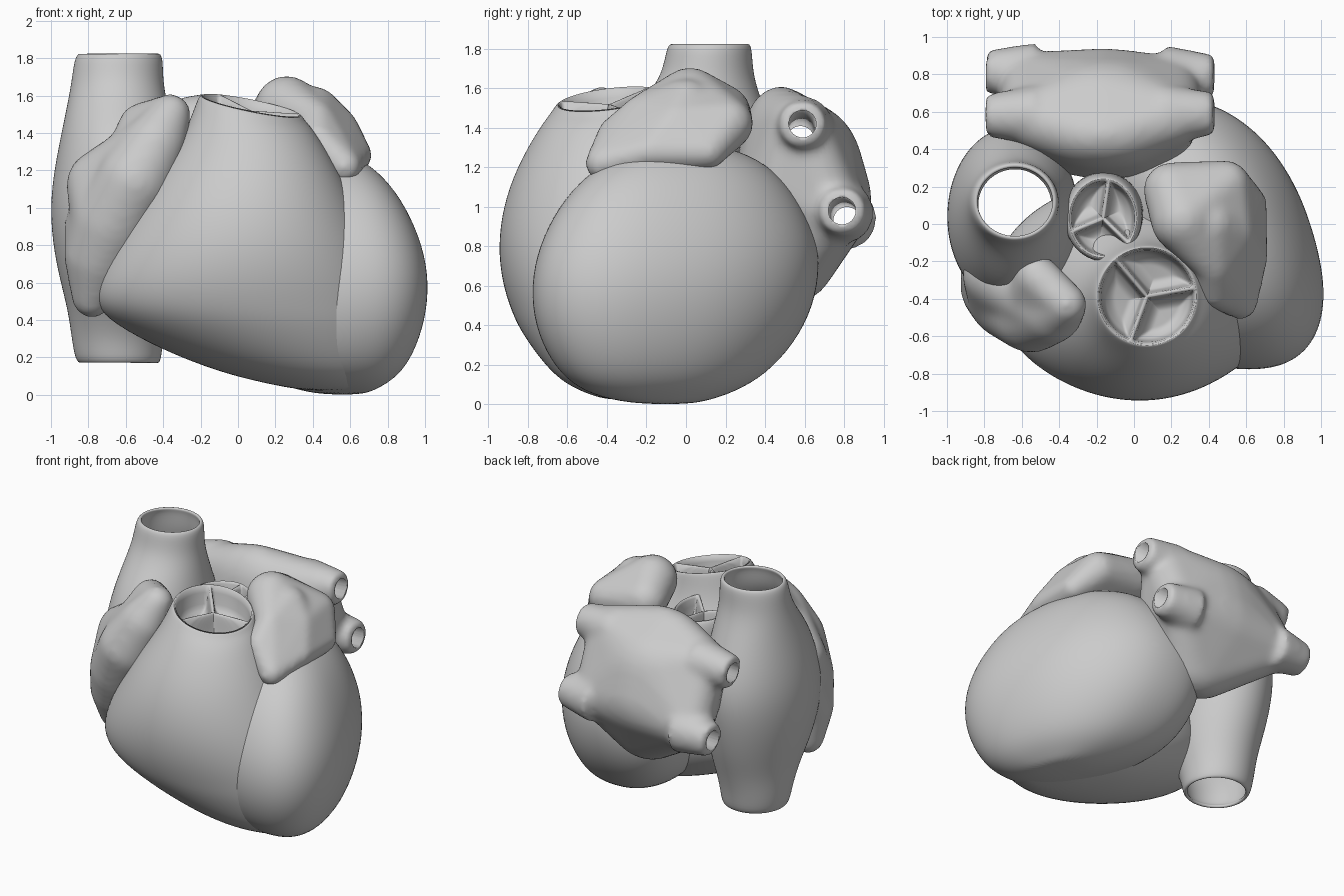
import bpy, bmesh, math
from mathutils import Matrix, Vector

if "Cube" in bpy.data.objects:
    bpy.data.objects.remove(bpy.data.objects["Cube"])


def finish(name, bm):
    me = bpy.data.meshes.new(name)
    bm.to_mesh(me)
    bm.free()
    me.shade_smooth()
    ob = bpy.data.objects.new(name, me)
    bpy.context.collection.objects.link(ob)
    return ob


def loft(name, rings, skew=0, power=2, cap_top=True, cap_bottom=True, tilt_top=(0, 0), wall=0, n=32):
    """Skin stacked ovals given as (z, xmin, xmax, ymin, ymax), bottom to top."""
    bm = bmesh.new()
    rows = []
    for k, (z, x0, x1, y0, y1) in enumerate(rings):
        cx, cy, rx, ry = (x0 + x1) / 2, (y0 + y1) / 2, (x1 - x0) / 2, (y1 - y0) / 2
        s = min(skew * ry, rx * 0.7)
        a = math.sqrt(rx * rx - s * s)
        row = []
        for i in range(n):
            t = 2 * math.pi * i / n
            c, d = (math.copysign(abs(v) ** (2 / power), v) for v in (math.cos(t), math.sin(t)))
            dx, dy = a * c - s * d, ry * d
            dz = tilt_top[0] * dx + tilt_top[1] * dy if k >= len(rings) - 2 else 0
            row.append(bm.verts.new((cx + dx, cy + dy, z + dz)))
        rows.append(row)
    for a, b in zip(rows, rows[1:]):
        for i in range(n):
            j = (i + 1) % n
            bm.faces.new((a[i], a[j], b[j], b[i]))
    if cap_bottom:
        bm.faces.new(rows[0][::-1])
    if cap_top:
        bm.faces.new(rows[-1])
    ob = finish(name, bm)
    if wall:
        m = ob.modifiers.new("wall", 'SOLIDIFY')
        m.thickness, m.offset = wall, -1
    m = ob.modifiers.new("smooth", 'SUBSURF')
    m.levels = m.render_levels = 2
    return ob


def add_tube(bm, p, q, r0, r1):
    p, q = Vector(p), Vector(q)
    rot = (q - p).to_track_quat('Z', 'Y').to_matrix().to_4x4()
    bmesh.ops.create_cone(bm, cap_ends=True, segments=32, radius1=r0, radius2=r1,
                          depth=(q - p).length, matrix=Matrix.Translation((p + q) / 2) @ rot)


def blob(name, groups, tubes=(), voxel=0.022, smooth=8):
    """Shrink-wrap each group of ellipsoids (x, y, z, rx, ry, rz), then fuse all."""
    bm = bmesh.new()
    for group in groups:
        part = bmesh.new()
        for e in group:
            bmesh.ops.create_uvsphere(part, u_segments=24, v_segments=16, radius=1,
                                      matrix=Matrix.Translation(e[:3]) @ Matrix.Diagonal((*e[3:], 1)))
        pts = [v.co.copy() for v in part.verts]
        part.free()
        verts = [bm.verts.new(p) for p in pts]
        res = bmesh.ops.convex_hull(bm, input=verts)
        bmesh.ops.delete(bm, geom=list({g for g in res["geom_interior"] + res["geom_unused"]
                                        if isinstance(g, bmesh.types.BMVert)}), context='VERTS')
    for t in tubes:
        add_tube(bm, *t)
    ob = finish(name, bm)
    m = ob.modifiers.new("fuse", 'REMESH')
    m.mode, m.voxel_size, m.use_smooth_shade = 'VOXEL', voxel, True
    m = ob.modifiers.new("soften", 'SMOOTH')
    m.iterations, m.factor = smooth, 0.5
    return ob


def ball(x, y, z, r):
    return (x, y, z, r, r, r)


def valve(name, c, rx, ry, angles, tilt, depth=0.17):
    """Three cups divided by thin ridges, as a polar height field."""
    bm = bmesh.new()
    n, m = 144, 32
    R = (rx + ry) / 2
    rows = []
    for k in range(1, m + 1):
        row = []
        for i in range(n):
            t, f = 2 * math.pi * i / n, k / m
            d = R * (1 - f)
            for a in angles:
                da = t - math.radians(a)
                d = min(d, abs(math.sin(da)) * f * R if math.cos(da) > 0 else f * R)
            g = 1 - math.exp(-(d / 0.02) ** 4)
            x, y = rx * f * math.cos(t), ry * f * math.sin(t)
            z = -g * depth * (0.6 + 0.5 * math.sin(min(d / 0.09, 1) * math.pi / 2)) - 0.03 * (1 - f)
            row.append(bm.verts.new((c[0] + x, c[1] + y, c[2] + z + tilt[0] * x + tilt[1] * y)))
        rows.append(row)
    for a, b in zip(rows, rows[1:]):
        for i in range(n):
            j = (i + 1) % n
            bm.faces.new((a[i], b[i], b[j], a[j]))
    bm.faces.new(rows[0])
    return finish(name, bm)


# Left ventricle
loft("left_ventricle", [
    (0.0, 0.46, 0.66, -0.22, 0.02), (0.03, 0.30, 0.74, -0.43, 0.16),
    (0.10, 0.12, 0.85, -0.58, 0.33), (0.22, -0.06, 0.93, -0.69, 0.48),
    (0.40, -0.16, 0.99, -0.77, 0.61), (0.60, -0.20, 1.01, -0.79, 0.675),
    (0.80, -0.18, 0.975, -0.75, 0.68), (1.00, -0.12, 0.89, -0.65, 0.60),
    (1.16, 0.0, 0.78, -0.51, 0.48), (1.27, 0.12, 0.64, -0.33, 0.32),
    (1.32, 0.25, 0.5, -0.15, 0.12)], skew=0.29, power=2.3)

# Right ventricle with its outflow rim
TILT = (-0.2, 0.12)
loft("right_ventricle", [
    (0.02, 0.36, 0.66, -0.40, -0.15), (0.06, 0.15, 0.76, -0.52, 0.0),
    (0.12, -0.10, 0.83, -0.64, 0.10), (0.24, -0.41, 0.86, -0.75, 0.18),
    (0.38, -0.67, 0.86, -0.845, 0.22), (0.48, -0.77, 0.84, -0.89, 0.24),
    (0.62, -0.76, 0.80, -0.935, 0.25), (0.80, -0.67, 0.73, -0.955, 0.22),
    (1.00, -0.55, 0.64, -0.93, 0.15), (1.20, -0.42, 0.54, -0.86, 0.03),
    (1.40, -0.28, 0.42, -0.745, -0.08), (1.52, -0.22, 0.36, -0.675, -0.11),
    (1.55, -0.20, 0.34, -0.655, -0.12)], cap_top=False, tilt_top=TILT, wall=0.015)
valve("pulmonary_valve", (0.07, -0.387, 1.548), 0.262, 0.26, (10, 130, 250), TILT)

# Aortic root and valve
loft("aortic_root", [
    (0.9, -0.38, 0.06, -0.16, 0.28), (1.2, -0.38, 0.05, -0.18, 0.28),
    (1.36, -0.375, 0.045, -0.20, 0.27), (1.42, -0.365, 0.035, -0.20, 0.26),
    (1.45, -0.35, 0.02, -0.185, 0.245)], cap_top=False, wall=0.015, tilt_top=(0, -0.05))
valve("aortic_valve", (-0.165, 0.03, 1.448), 0.18, 0.21, (80, 200, 320), (0, -0.05))

# Right atrium running between the upper and lower great veins
loft("right_atrium_and_veins", [
    (0.165, -0.84, -0.43, -0.10, 0.30), (0.18, -0.87, -0.41, -0.13, 0.33),
    (0.30, -0.89, -0.40, -0.15, 0.35), (0.45, -0.91, -0.36, -0.24, 0.39),
    (0.62, -0.955, -0.32, -0.36, 0.45), (0.82, -0.995, -0.30, -0.43, 0.50),
    (1.02, -1.005, -0.29, -0.45, 0.53), (1.20, -0.985, -0.30, -0.41, 0.51),
    (1.40, -0.945, -0.34, -0.33, 0.44), (1.57, -0.91, -0.38, -0.19, 0.37),
    (1.68, -0.89, -0.40, -0.12, 0.34), (1.80, -0.875, -0.40, -0.10, 0.335),
    (1.83, -0.85, -0.42, -0.08, 0.32)], cap_top=False, cap_bottom=False, wall=0.025)

# Right atrial appendage: a sac wrapped over the front of the atrium
spine = [ball(-0.36, -0.43, 1.50, 0.11), ball(-0.44, -0.47, 1.34, 0.17), ball(-0.55, -0.48, 1.14, 0.21),
         ball(-0.66, -0.39, 0.92, 0.23), ball(-0.73, -0.34, 0.74, 0.20), ball(-0.78, -0.31, 0.52, 0.11)]
blob("right_atrial_appendage",
     [(a, b) for a, b in zip(spine, spine[1:])]
     + [(spine[1], spine[3], ball(-0.73, -0.27, 1.12, 0.19)),
        (spine[0], spine[2], ball(-0.52, -0.28, 1.44, 0.12)),
        (spine[3], spine[4], ball(-0.74, -0.25, 0.9, 0.19))], smooth=16)

# Left atrium with four short flared vein stubs, bored through
veins = [((0.43, 0.59, 1.42), (-0.79, 0.58, 1.34), 0.115), ((0.43, 0.79, 0.98), (-0.79, 0.815, 0.93), 0.115)]
stubs = []
for a, b, r in veins:
    a, b = Vector(a), Vector(b)
    stubs += [(a.lerp(b, 0.22), a, r * 1.4, r), (b.lerp(a, 0.22), b, r * 1.4, r)]
atrium = blob("left_atrium", [[
    (-0.16, 0.48, 1.32, 0.38, 0.20, 0.29), (-0.15, 0.48, 1.10, 0.47, 0.24, 0.30),
    (-0.16, 0.62, 1.16, 0.45, 0.28, 0.36), (-0.16, 0.70, 1.04, 0.42, 0.24, 0.28),
    (-0.08, 0.56, 0.76, 0.28, 0.20, 0.24),
    ball(-0.54, 0.56, 1.34, 0.16), ball(0.20, 0.57, 1.40, 0.16),
    ball(-0.56, 0.76, 0.96, 0.16), ball(0.20, 0.74, 0.99, 0.16)]], stubs, smooth=14)
bm = bmesh.new()
for a, b, r in veins:
    a, b = Vector(a), Vector(b)
    d = (a - b).normalized() * 0.1
    add_tube(bm, b - d, a + d, r * 0.6, r * 0.6)
cutter = finish("vein_bore_cutter", bm)
cutter.hide_render = cutter.hide_viewport = True
m = atrium.modifiers.new("bore", 'BOOLEAN')
m.operation, m.object, m.solver = 'DIFFERENCE', cutter, 'EXACT'

# Left atrial appendage, a thick flap draped over the left ventricle
root = [ball(0.26, 0.02, 1.535, 0.17), ball(0.20, 0.18, 1.47, 0.15), ball(0.49, 0.21, 1.42, 0.13)]
rim = [ball(0.54, -0.05, 1.43, 0.10), ball(0.62, 0.11, 1.28, 0.09)]
blob("left_atrial_appendage", [
    root + rim + [ball(0.42, -0.22, 1.47, 0.10)],
    rim + [ball(0.40, 0.0, 1.50, 0.15), ball(0.57, -0.42, 1.22, 0.09), ball(0.43, -0.35, 1.36, 0.10),
           ball(0.63, -0.18, 1.28, 0.085), ball(0.42, -0.22, 1.47, 0.10)]], smooth=8)
